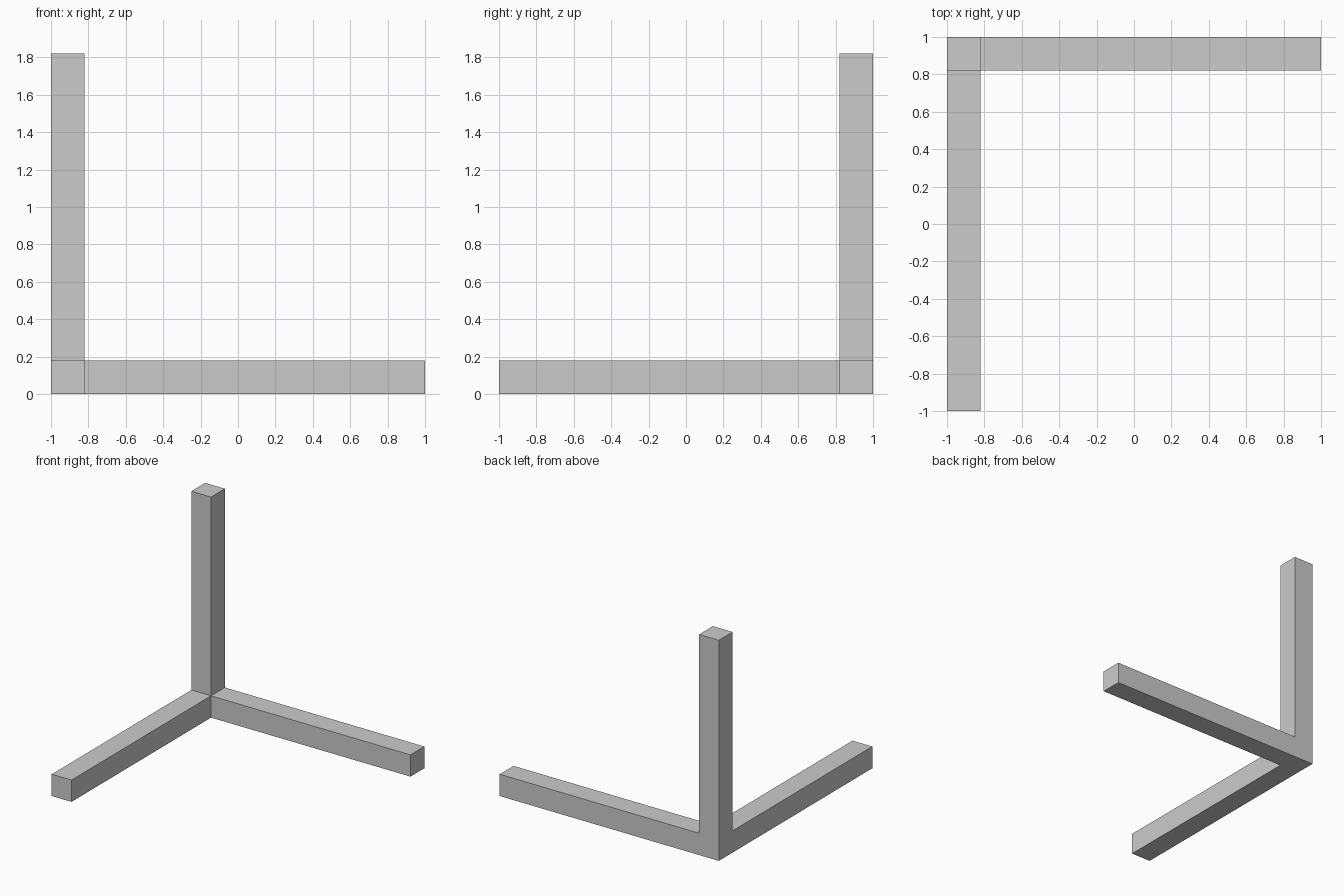
import bpy, bmesh
from mathutils import Vector, Matrix

if "Cube" in bpy.data.objects:
    bpy.data.objects.remove(bpy.data.objects["Cube"])

T = 0.18        # bar thickness
L = 2.0 - T     # arm length beyond the corner along x and y
H = 1.82 - T    # arm height above the corner

bm = bmesh.new()

# Corner cube where the three bars meet
bmesh.ops.create_cube(bm, size=T, matrix=Matrix.Translation((-1 + T / 2, 1 - T / 2, T / 2)))

# Extrude one arm out of each of the three inner faces
arms = [(Vector((1, 0, 0)), L), (Vector((0, -1, 0)), L), (Vector((0, 0, 1)), H)]
bm.normal_update()
faces = [(next(f for f in bm.faces if f.normal.dot(d) > 0.9), d * n) for d, n in arms]
for face, offset in faces:
    tip = bmesh.ops.extrude_discrete_faces(bm, faces=[face])["faces"][0]
    bmesh.ops.translate(bm, verts=tip.verts[:], vec=offset)
bmesh.ops.recalc_face_normals(bm, faces=bm.faces[:])

mesh = bpy.data.meshes.new("three_way_corner_frame")
bm.to_mesh(mesh)
bm.free()
frame = bpy.data.objects.new("three_way_corner_frame", mesh)
bpy.context.collection.objects.link(frame)
